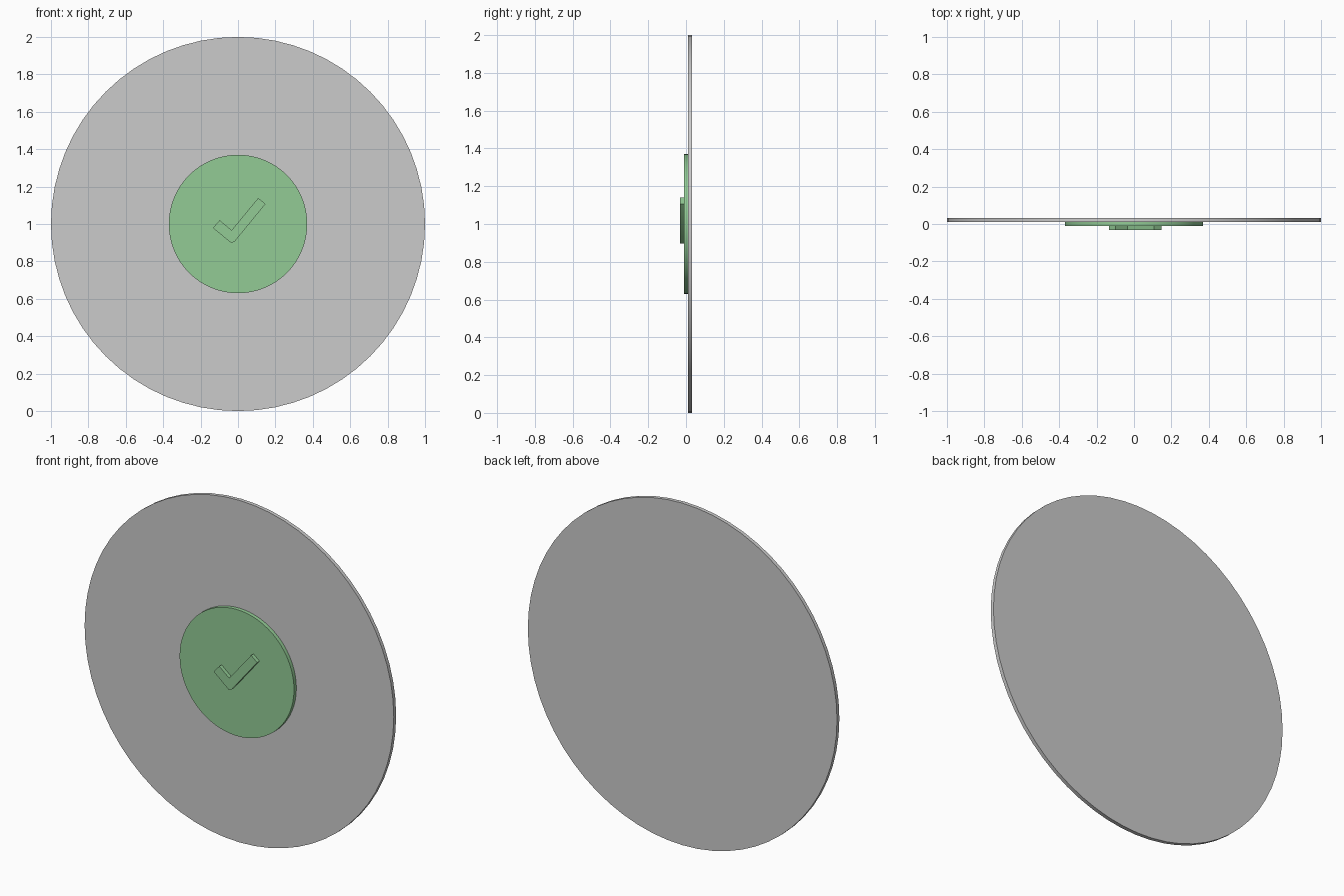
import bpy
import bmesh
import math

if "Cube" in bpy.data.objects:
    bpy.data.objects.remove(bpy.data.objects["Cube"])


def material(name, rgb):
    m = bpy.data.materials.new(name)
    m.diffuse_color = (*rgb, 1.0)
    m.use_nodes = True
    m.node_tree.nodes["Principled BSDF"].inputs["Base Color"].default_value = m.diffuse_color
    return m


grey = material("light grey", (0.6, 0.6, 0.6))
green = material("soft green", (0.29, 0.60, 0.30))


def plate(name, outline, y_front, y_back, mat):
    """Extrude an (x, z) outline from y_front to y_back."""
    bm = bmesh.new()
    face = bm.faces.new([bm.verts.new((x, y_front, z)) for x, z in outline])
    ext = bmesh.ops.extrude_face_region(bm, geom=[face], use_keep_orig=True)
    verts = [v for v in ext["geom"] if isinstance(v, bmesh.types.BMVert)]
    bmesh.ops.translate(bm, verts=verts, vec=(0, y_back - y_front, 0))
    bmesh.ops.recalc_face_normals(bm, faces=bm.faces)
    mesh = bpy.data.meshes.new(name)
    bm.to_mesh(mesh)
    bm.free()
    mesh.materials.append(mat)
    ob = bpy.data.objects.new(name, mesh)
    bpy.context.collection.objects.link(ob)
    bpy.ops.object.select_all(action="DESELECT")
    ob.select_set(True)
    bpy.context.view_layer.objects.active = ob
    bpy.ops.object.shade_smooth_by_angle(angle=math.radians(30))
    return ob


def circle(radius, sides=64):
    return [(radius * math.cos(math.tau * i / sides),
             1 + radius * math.sin(math.tau * i / sides)) for i in range(sides)]


# Large backing disc
plate("backing_disc", circle(1.0), 0.011, 0.033, grey)

# Raised centre disc, its rear seated just inside the backing
plate("centre_disc", circle(0.37), -0.011, 0.031, green)

# Raised tick with a blunted lower corner
tick = [(-0.134, 0.979), (-0.098, 1.02), (-0.034, 0.967), (0.108, 1.139),
        (0.147, 1.107), (-0.018, 0.906), (-0.036, 0.898)]
plate("tick_mark", tick, -0.033, -0.009, green)
